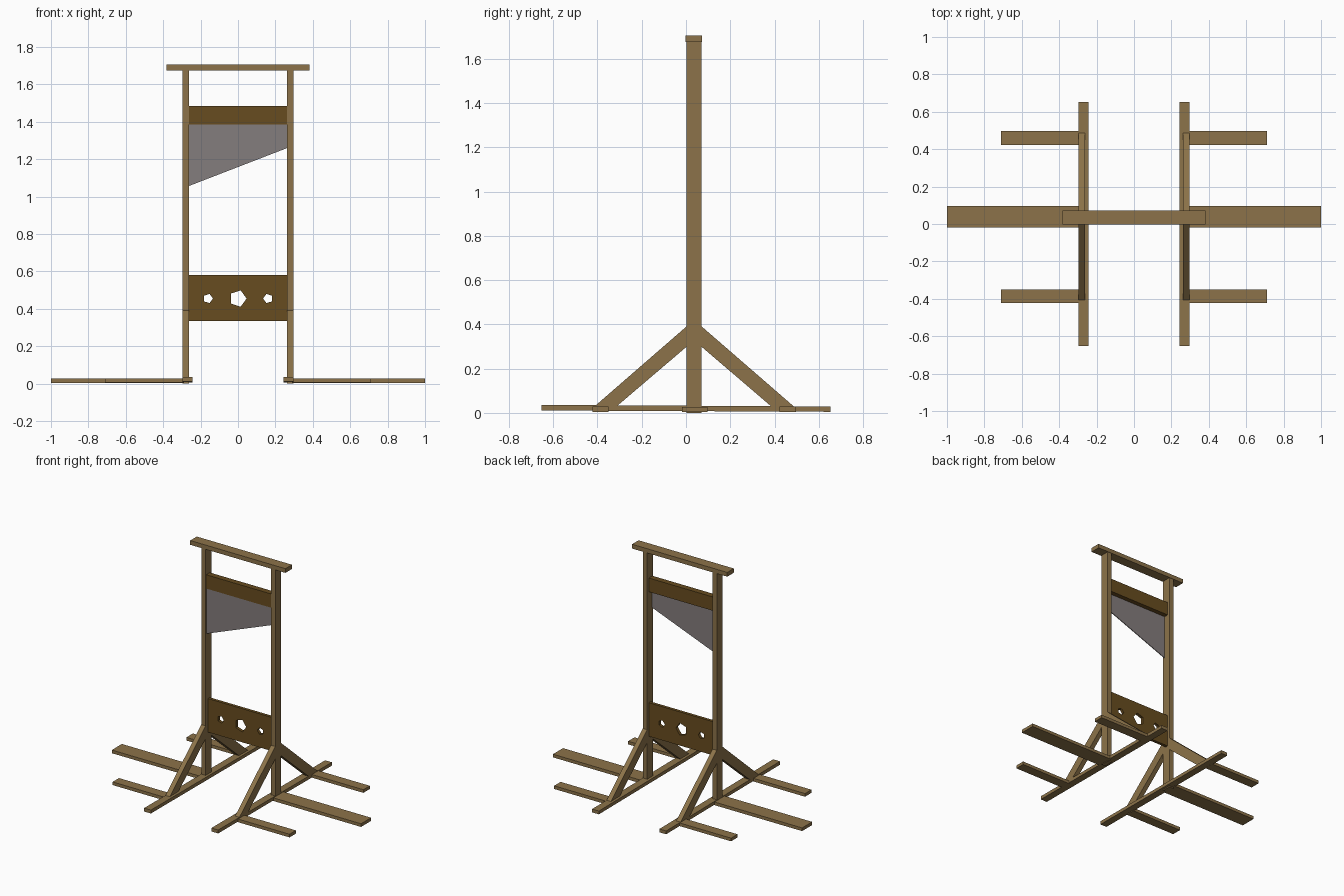
import bpy, math
from mathutils import Matrix

if "Cube" in bpy.data.objects:
    bpy.data.objects.remove(bpy.data.objects["Cube"])


def material(name, rgb):
    m = bpy.data.materials.new(name)
    m.diffuse_color = (*rgb, 1)
    m.use_nodes = True
    m.node_tree.nodes["Principled BSDF"].inputs["Base Color"].default_value = m.diffuse_color
    return m


WOOD = material("light wood", (0.262, 0.171, 0.067))
DARK = material("dark wood", (0.136, 0.072, 0.014))
STEEL = material("grey steel", (0.23, 0.205, 0.205))


def link(name, mesh, mat):
    mesh.materials.clear()
    mesh.materials.append(mat)
    ob = bpy.data.objects.new(name, mesh)
    bpy.context.collection.objects.link(ob)
    return ob


def prism(name, loop, axis, lo, hi, mat):
    """Extrude a 2D outline along x (loop = y,z) or y (loop = x,z)."""
    def point(p, d):
        return (d, p[0], p[1]) if axis == 'x' else (p[0], d, p[1])
    n = len(loop)
    verts = [point(p, lo) for p in loop] + [point(p, hi) for p in loop]
    faces = [tuple(range(n)), tuple(range(2 * n - 1, n - 1, -1))]
    faces += [(i, i + n, (i + 1) % n + n, (i + 1) % n) for i in range(n)]
    area = sum(loop[i][0] * loop[(i + 1) % n][1] - loop[(i + 1) % n][0] * loop[i][1] for i in range(n))
    # orient the faces outwards
    if (area > 0) == (axis == 'x'):
        faces = [f[::-1] for f in faces]
    mesh = bpy.data.meshes.new(name)
    mesh.from_pydata(verts, [], faces)
    return link(name, mesh, mat)


def box(name, x, y, z, mat):
    loop = [(x[0], z[0]), (x[1], z[0]), (x[1], z[1]), (x[0], z[1])]
    return prism(name, loop, 'y', y[0], y[1], mat)


def span(s, a, b):
    return tuple(sorted((s * a, s * b)))


# Both side frames: post, sloping braces, floor runner and outrigger planks
for side, s in (("left", -1), ("right", 1)):
    post_x = span(s, 0.262, 0.297)
    box(side + "_post", post_x, (0.003, 0.07), (0, 1.675), WOOD)
    prism(side + "_front_brace", [(0.004, 0.30), (0.004, 0.392), (-0.415, 0.028), (-0.315, 0.028)],
          'x', *post_x, WOOD)
    prism(side + "_back_brace", [(0.069, 0.30), (0.069, 0.392), (0.492, 0.025), (0.39, 0.025)],
          'x', *post_x, WOOD)
    prism(side + "_runner", [(-0.652, 0.011), (0.652, 0.005), (0.652, 0.029), (-0.652, 0.036)],
          'x', *span(s, 0.243, 0.297), WOOD)
    box(side + "_wide_plank", span(s, 0.29, 1.0), (-0.018, 0.097), (0.004, 0.027), WOOD)
    box(side + "_front_plank", span(s, 0.29, 0.71), (-0.423, -0.35), (0.005, 0.028), WOOD)
    box(side + "_back_plank", span(s, 0.29, 0.71), (0.423, 0.497), (0.005, 0.028), WOOD)

# Top beam, weight block and slanted blade
box("top_beam", (-0.382, 0.382), (-0.002, 0.073), (1.675, 1.706), WOOD)
box("blade_holder", (-0.264, 0.264), (0.01, 0.052), (1.385, 1.485), DARK)
prism("blade", [(-0.264, 1.056), (0.264, 1.26), (0.264, 1.386), (-0.264, 1.386)],
      'y', 0.012, 0.018, STEEL)

# Stock board with three five-sided holes, made from a filled flat curve
curve = bpy.data.curves.new("stock_outline", 'CURVE')
curve.dimensions = '2D'
curve.fill_mode = 'BOTH'
curve.extrude = 0.011


def outline(points):
    sp = curve.splines.new('POLY')
    sp.points.add(len(points) - 1)
    for p, (x, z) in zip(sp.points, points):
        p.co = (x, z, 0, 1)
    sp.use_cyclic_u = True


outline([(-0.264, 0.336), (0.264, 0.336), (0.264, 0.58), (-0.264, 0.58)])
for cx, r, start in ((0, 0.046, 0), (-0.16, 0.026, 0), (0.16, 0.026, math.pi)):
    outline([(cx + r * math.cos(start + i * math.tau / 5),
              0.455 + r * math.sin(start + i * math.tau / 5)) for i in range(5)])
temp = bpy.data.objects.new("stock_outline", curve)
bpy.context.collection.objects.link(temp)
bpy.context.view_layer.update()
board = bpy.data.meshes.new_from_object(temp.evaluated_get(bpy.context.evaluated_depsgraph_get()))
board.transform(Matrix.Translation((0, 0.04, 0)) @ Matrix.Rotation(math.pi / 2, 4, 'X'))
bpy.data.objects.remove(temp)
link("stock_board", board, DARK)
for poly in board.polygons:
    poly.use_smooth = False
    poly.material_index = 0
